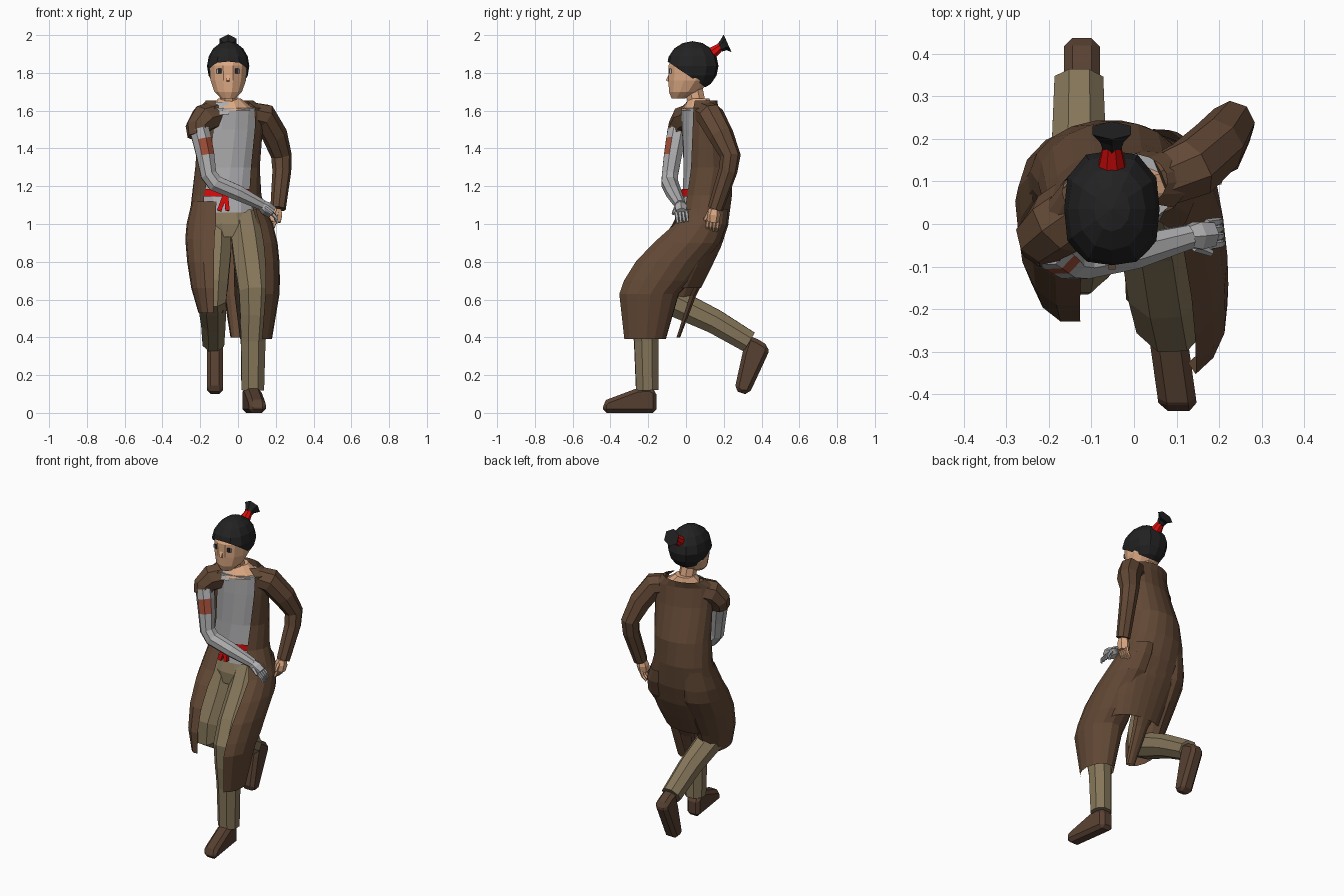
import bpy, bmesh, math
from mathutils import Vector as V


def mat(name, r, g, b):
    m = bpy.data.materials.new(name)
    m.diffuse_color = [((c / 255 + .055) / 1.055) ** 2.4 if c > 10 else c / 255 / 12.92 for c in (r, g, b)] + [1]
    return m


COAT = mat("coat brown", 98, 72, 53)
PANTS = mat("trouser olive", 133, 118, 90)
GREY = mat("shirt grey", 174, 174, 176)
SKIN = mat("skin", 222, 170, 132)
HAIR = mat("hair black", 34, 34, 35)
RED = mat("sash red", 220, 12, 12)
PATCH = mat("patch rust", 160, 78, 56)
BOOT = mat("boot brown", 88, 65, 50)
EYE = mat("eye dark", 40, 36, 40)


def finish(name, bm, m):
    bmesh.ops.recalc_face_normals(bm, faces=bm.faces)
    me = bpy.data.meshes.new(name)
    bm.to_mesh(me)
    bm.free()
    me.materials.append(m)
    ob = bpy.data.objects.new(name, me)
    bpy.context.collection.objects.link(ob)
    return ob


def skin_rings(name, rings, m, closed):
    """Join rings of points into a surface, capped when closed."""
    bm = bmesh.new()
    vs = [[bm.verts.new(p) for p in r] for r in rings]
    n = len(vs[0])
    for a, b in zip(vs, vs[1:]):
        for i in range(n if closed else n - 1):
            j = (i + 1) % n
            bm.faces.new((a[i], a[j], b[j], b[i]))
    if closed:
        bm.faces.new(vs[0])
        bm.faces.new(vs[-1])
    return finish(name, bm, m)


def loft(name, rows, m, n=12, arc=None):
    """Horizontal ellipses: z, cx, cy, rx, ry and optional turn; arc gives an open shell."""
    rings = []
    for z, cx, cy, rx, ry, *t in rows:
        t = math.radians(t[0]) if t else 0
        ring = []
        for i in range(n):
            a = math.radians(arc[0] + (arc[1] - arc[0]) * i / (n - 1)) if arc else 2 * math.pi * (i + .5) / n
            x, y = rx * math.cos(a), ry * math.sin(a)
            ring.append((cx + x * math.cos(t) - y * math.sin(t), cy + x * math.sin(t) + y * math.cos(t), z))
        rings.append(ring)
    return skin_rings(name, rings, m, arc is None)


def tube(name, pts, m, n=8):
    """Limb through points x, y, z, radius."""
    ps = [V(p[:3]) for p in pts]
    rings = []
    u = None
    for k, p in enumerate(ps):
        d = V()
        if k:
            d += (p - ps[k - 1]).normalized()
        if k < len(ps) - 1:
            d += (ps[k + 1] - p).normalized()
        d.normalize()
        if u is None:
            u = V((1, 0, 0)) if abs(d.x) < .8 else V((0, 1, 0))
        u = (u - d * u.dot(d)).normalized()
        w = d.cross(u)
        rings.append([p + (u * math.cos(a) + w * math.sin(a)) * pts[k][3]
                      for a in [2 * math.pi * (i + .5) / n for i in range(n)]])
    return skin_rings(name, rings, m, True)


def prism(name, profile, x0, x1, m, bevel=0, lean=0):
    """Side profile (y, z) drawn out across x, leaning sideways along y."""
    y0 = profile[0][0]
    ob = skin_rings(name, [[(x + lean * (y - y0), y, z) for y, z in profile] for x in (x0, x1)], m, True)
    if bevel:
        md = ob.modifiers.new("round", 'BEVEL')
        md.width, md.segments = bevel, 1
    return ob


def hand(name, wrist, along, across, m):
    """Palm, four fingers and a thumb."""
    w, d, s = V(wrist), V(along).normalized(), V(across).normalized()
    tube(name + "_palm", [(*w, .028), (*(w + d * .03), .037), (*(w + d * .07), .032)], m, 6)
    curl = d.cross(s)
    for i in range(4):
        b = w + d * .06 + s * (i - 1.5) * .018
        tube(f"{name}_finger_{i}", [(*b, .011), (*(b + d * .035 + curl * .008), .010),
                                    (*(b + d * .06 + curl * .028), .007)], m, 5)
    b = w + d * .02 + s * .025
    tube(name + "_thumb", [(*b, .013), (*(b + s * .02 + d * .045), .008)], m, 5)


# Head, face and neck
HX = -.052
loft("head", [(1.665, HX, -.04, .04, .038), (1.70, HX, -.01, .076, .083), (1.76, HX, .02, .097, .117),
              (1.84, HX, .03, .103, .127), (1.91, HX, .035, .075, .09)], SKIN)
tube("neck", [(-.04, .075, 1.58, .06), (-.048, .055, 1.65, .05), (HX, .035, 1.74, .052)], SKIN)
prism("nose", [(-.088, 1.80), (-.107, 1.76), (-.085, 1.75)], HX - .008, HX + .008, SKIN)
for s, side in ((-1, "right"), (1, "left")):
    x = HX + s * .045
    prism(side + "_eye_white", [(-.084, 1.798), (-.078, 1.798), (-.078, 1.82), (-.084, 1.82)],
          x - .016, x + .016, GREY)
    prism(side + "_eye", [(-.088, 1.796), (-.081, 1.796), (-.081, 1.822), (-.088, 1.822)], x - .009, x + .009, EYE)

# Hair cap cut along a sloping hairline
bm = bmesh.new()
bmesh.ops.create_uvsphere(bm, u_segments=12, v_segments=8, radius=1)
for v in bm.verts:
    k = 1 + .08 * (1 - abs(v.co.z)) * (abs(v.co.x * v.co.y) > .2)
    v.co = V((HX + v.co.x * .112 * k, .035 + v.co.y * .137 * k, 1.836 + v.co.z * .132))
bmesh.ops.bisect_plane(bm, geom=bm.verts[:] + bm.edges[:] + bm.faces[:], plane_co=(0, -.1, 1.862),
                       plane_no=(0, .68, 1), clear_inner=True)
finish("hair", bm, HAIR)
tube("hair_tie", [(HX, .12, 1.89, .038), (HX, .185, 1.94, .022)], RED)
tube("hair_tail", [(HX, .175, 1.93, .022), (HX, .20, 1.948, .032), (HX, .22, 1.957, .052)], HAIR, 6)

# Shirt, open neck and sash
body = [(1.655, -.045, .09, .125, .075, 10), (1.615, -.035, .07, .175, .09, 18), (1.5, -.04, .08, .175, .10, 15),
        (1.3, -.055, .11, .172, .13, 8), (1.15, -.06, .11, .185, .135, 0), (1.0, -.04, .085, .222, .14, 0),
        (.9, -.035, .045, .232, .15, 0)]
shirt = [(z, x, y, rx * .93, ry * .95, t) for z, x, y, rx, ry, t in body[1:5]] + [(1.06, -.05, .085, .155, .115, 0)]
loft("shirt", shirt, GREY, 14)
loft("bare_chest", [(1.60, -.03, .06, .13, .082, 18), (1.665, -.045, .07, .06, .055, 18)], SKIN, 10)
loft("shirt_collar", [(1.58, -.035, .068, .163, .093, 18), (1.645, -.045, .075, .11, .07, 18)], GREY, 6, (180, 255))
loft("sash", [(z, -.06, .11, .177, .135) for z in (1.145, 1.185)], RED, 14, (195, 345))
for i, dx in enumerate((-.035, .01)):
    tube(f"sash_end_{i}", [(-.065, -.035, 1.165, .016), (-.065 + dx, -.04, 1.07, .016)], RED, 4)

# Coat body, seat, two skirt panels and hanging tail
loft("coat_body", body, COAT, 16, (-50, 230))
loft("coat_seat", [(1.0, -.04, .085, .222, .142), (.88, -.035, .05, .225, .137), (.77, -.03, .01, .205, .125),
                   (.66, -.03, -.04, .18, .12)], COAT, 12, (5, 175))
loft("coat_left_panel", [(1.08, .06, .095, .085, .13), (1.0, .075, .075, .11, .145), (.9, .09, 0, .12, .185),
                         (.8, .098, -.09, .122, .19), (.7, .10, -.155, .122, .187), (.63, .10, -.2, .12, .165),
                         (.39, .095, -.22, .085, .115)], COAT, 11, (-68, 172))
loft("coat_right_panel", [(1.12, -.14, .1, .105, .12), (1.0, -.148, .07, .125, .145), (.92, -.155, .035, .125, .165),
                          (.8, -.155, -.03, .115, .165), (.66, -.15, -.085, .098, .148),
                          (.53, -.145, -.11, .065, .12)], COAT, 11, (8, 284))
loft("coat_tail", [(.75, -.03, .08, .08, .04), (.62, -.025, .02, .05, .035), (.4, -.01, -.05, .03, .02)],
     COAT, 6, (0, 180))

# Coat shoulders and left sleeve
tube("right_coat_shoulder", [(-.11, .05, 1.575, .078), (-.18, .0, 1.555, .08), (-.212, -.03, 1.51, .068),
                             (-.208, -.045, 1.465, .06)], COAT)
tube("left_sleeve", [(.06, .10, 1.585, .065), (.135, .13, 1.57, .074), (.195, .185, 1.47, .068),
                     (.23, .235, 1.36, .055), (.232, .222, 1.28, .05), (.212, .155, 1.08, .041)], COAT)
hand("left_hand", (.205, .15, 1.08), (-.1, -.12, -1), (0, -1, .1), SKIN)

# Right grey arm with rust patch
arm = tube("right_arm", [(-.205, -.045, 1.5, .055), (-.19, -.055, 1.445, .055), (-.172, -.07, 1.36, .051),
                         (-.155, -.085, 1.26, .046), (-.12, -.086, 1.215, .047), (0, -.065, 1.165, .043),
                         (.13, -.03, 1.1, .03)], GREY)
arm.data.materials.append(PATCH)
for f in arm.data.polygons:
    if 1.37 < f.center.z < 1.44 and f.normal.dot(V((.55, -.83, 0))) > .75:
        f.material_index = 1
hand("right_hand", (.125, -.03, 1.1), (1, .1, -.7), (.1, -1, -.2), GREY)

# Trousers
loft("hips", [(1.075, -.05, .085, .145, .105), (1.0, -.045, .07, .17, .12), (.93, -.04, .05, .12, .1)], PANTS)
tube("left_trouser", [(.035, .07, 1.03, .085), (.055, -.02, .9, .095), (.075, -.15, .75, .095),
                      (.088, -.22, .64, .09), (.085, -.22, .52, .08), (.08, -.21, .38, .07),
                      (.078, -.205, .12, .064)], PANTS)
tube("right_trouser", [(-.12, .07, 1.03, .085), (-.125, .0, .85, .095), (-.135, -.085, .68, .088),
                       (-.137, -.1, .60, .08), (-.135, -.05, .58, .08), (-.13, .15, .485, .07),
                       (-.13, .335, .375, .062)], PANTS)

# Boots
prism("left_boot", [(-.155, 0), (-.155, .115), (-.19, .135), (-.26, .13), (-.42, .07), (-.44, .05), (-.44, 0)],
      .02, .11, BOOT, .02, -.14)
prism("right_boot", [(.30, .32), (.33, .41), (.38, .39), (.437, .355), (.437, .32), (.335, .1), (.29, .1), (.257, .125)],
      -.165, -.08, BOOT, .02, 0)
